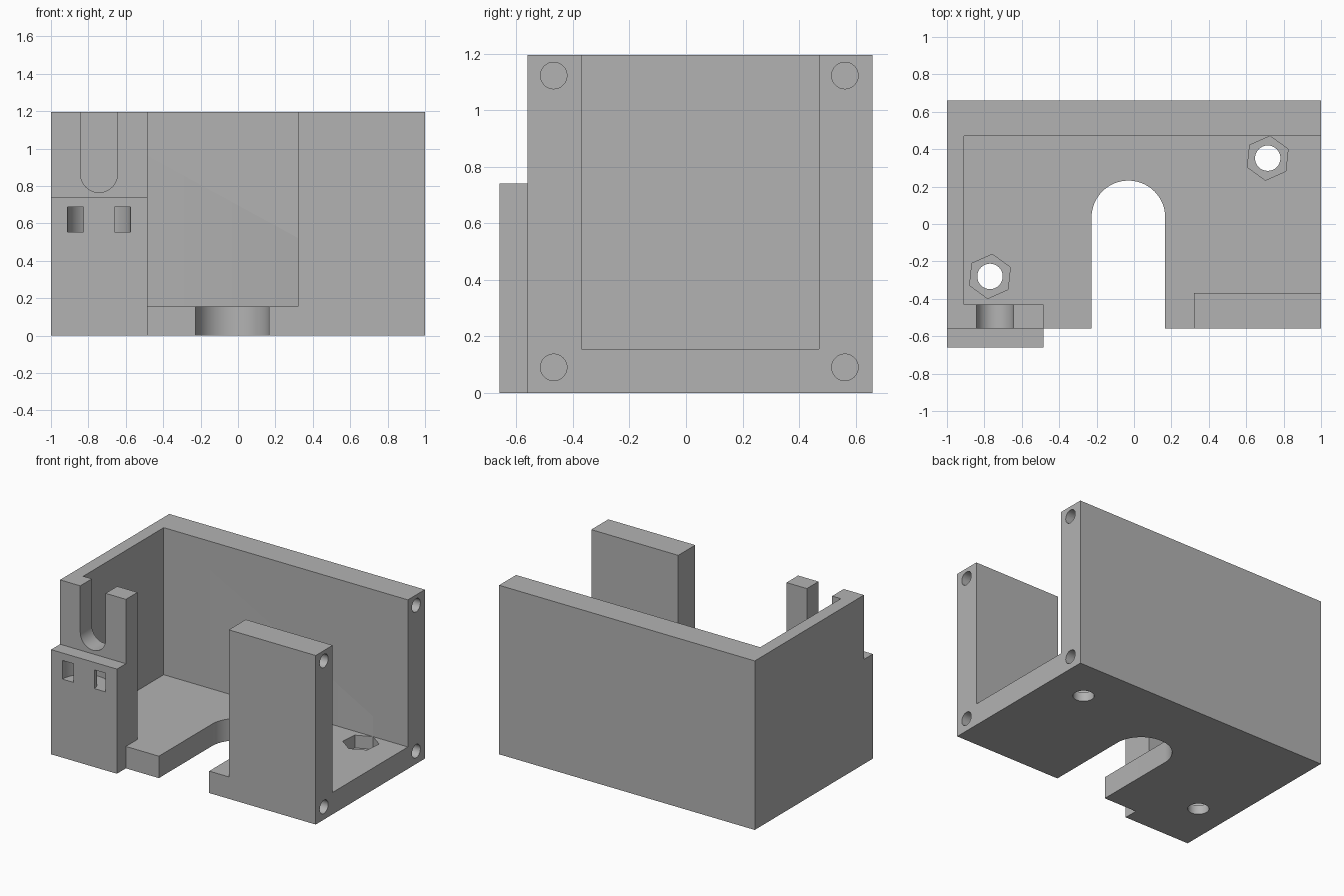
import bpy
import bmesh
from math import cos, sin, pi, radians

if "Cube" in bpy.data.objects:
    bpy.data.objects.remove(bpy.data.objects["Cube"], do_unlink=True)

grey = bpy.data.materials.new("plain grey")
grey.use_nodes = True
grey.diffuse_color = (0.45, 0.45, 0.45, 1)
grey.node_tree.nodes["Principled BSDF"].inputs["Base Color"].default_value = grey.diffuse_color

TO_3D = {
    "x": lambda u, v, w: (w, u, v),
    "y": lambda u, v, w: (u, w, v),
    "z": lambda u, v, w: (u, v, w),
}


def prism(name, points, axis, start, end):
    """Extrude a flat profile along an axis."""
    bm = bmesh.new()
    face = bm.faces.new([bm.verts.new(TO_3D[axis](u, v, start)) for u, v in points])
    top = bmesh.ops.extrude_face_region(bm, geom=[face])["geom"]
    moved = [g for g in top if isinstance(g, bmesh.types.BMVert)]
    bmesh.ops.translate(bm, verts=moved, vec=TO_3D[axis](0, 0, end - start))
    bmesh.ops.recalc_face_normals(bm, faces=bm.faces)
    mesh = bpy.data.meshes.new(name)
    bm.to_mesh(mesh)
    bm.free()
    mesh.materials.append(grey)
    obj = bpy.data.objects.new(name, mesh)
    bpy.context.collection.objects.link(obj)
    return obj


def rect(u0, u1, v0, v1):
    return [(u0, v0), (u1, v0), (u1, v1), (u0, v1)]


def arc(u, v, r, a0, a1, steps):
    angles = [radians(a0 + (a1 - a0) * i / steps) for i in range(steps + 1)]
    return [(u + r * cos(a), v + r * sin(a)) for a in angles]


def circle(u, v, r, sides=32, turn=0):
    return arc(u, v, r, turn, turn + 360, sides)[:-1]


def combine(target, tool, operation="DIFFERENCE"):
    """Apply a boolean and discard the tool object."""
    tool.hide_render = True
    mod = target.modifiers.new("combine", "BOOLEAN")
    mod.operation = operation
    mod.solver = "EXACT"
    mod.object = tool
    bpy.ops.object.select_all(action="DESELECT")
    bpy.context.view_layer.objects.active = target
    target.select_set(True)
    bpy.ops.object.modifier_apply(modifier=mod.name)
    bpy.data.objects.remove(tool, do_unlink=True)


# Main block, hollowed to leave floor, walls and front openings
FRONT, BACK, HEIGHT, FLOOR = -0.56, 0.66, 1.195, 0.155
housing = prism("housing", rect(-1, 1, FRONT, BACK), "z", 0, HEIGHT)
cavity = [(1.1, 0.47), (-0.91, 0.47), (-0.91, -0.43), (-0.485, -0.43),
          (-0.485, -0.8), (0.32, -0.8), (0.32, -0.37), (1.1, -0.37)]
combine(housing, prism("cavity", cavity, "z", FLOOR, 1.4))

# Thickened pad on the front left wall
pad = prism("front_pad", rect(-1, -0.485, -0.66, FRONT), "z", 0, 0.74)
combine(housing, pad, "UNION")

# Rounded slot in the floor, open to the front
floor_slot = arc(-0.03, 0.035, 0.197, 0, 180, 32) + [(-0.227, -0.8), (0.167, -0.8)]
combine(housing, prism("floor_slot", floor_slot, "z", -0.1, 0.3))

# Rounded cable slot in the front wall, open at the top
cable_slot = arc(-0.743, 0.865, 0.099, 180, 360, 24) + [(-0.644, 1.4), (-0.842, 1.4)]
combine(housing, prism("cable_slot", cable_slot, "y", -0.8, -0.4))

# Curved tie channel behind the pad, seen as two small windows
channel = [(-0.575, -0.7)] + arc(-0.743, -0.66, 0.168, 0, 180, 32) + [(-0.911, -0.7), (-0.826, -0.7)]
channel += arc(-0.743, -0.66, 0.083, 180, 0, 24) + [(-0.66, -0.7)]
combine(housing, prism("tie_channel", channel, "z", 0.555, 0.687))

# Bolt holes through the floor with hexagonal nut pockets
for x, y in ((0.715, 0.352), (-0.77, -0.28)):
    combine(housing, prism("bolt_hole", circle(x, y, 0.068), "z", -0.1, 0.3))
    combine(housing, prism("nut_pocket", circle(x, y, 0.119, 6, 24), "z", 0.065, 0.3))

# Blind screw holes in the open end
for y in (-0.468, 0.562):
    for z in (0.09, 1.122):
        combine(housing, prism("screw_hole", circle(y, z, 0.047), "x", 0.6, 1.1))

bpy.ops.object.shade_smooth_by_angle(angle=radians(30))
